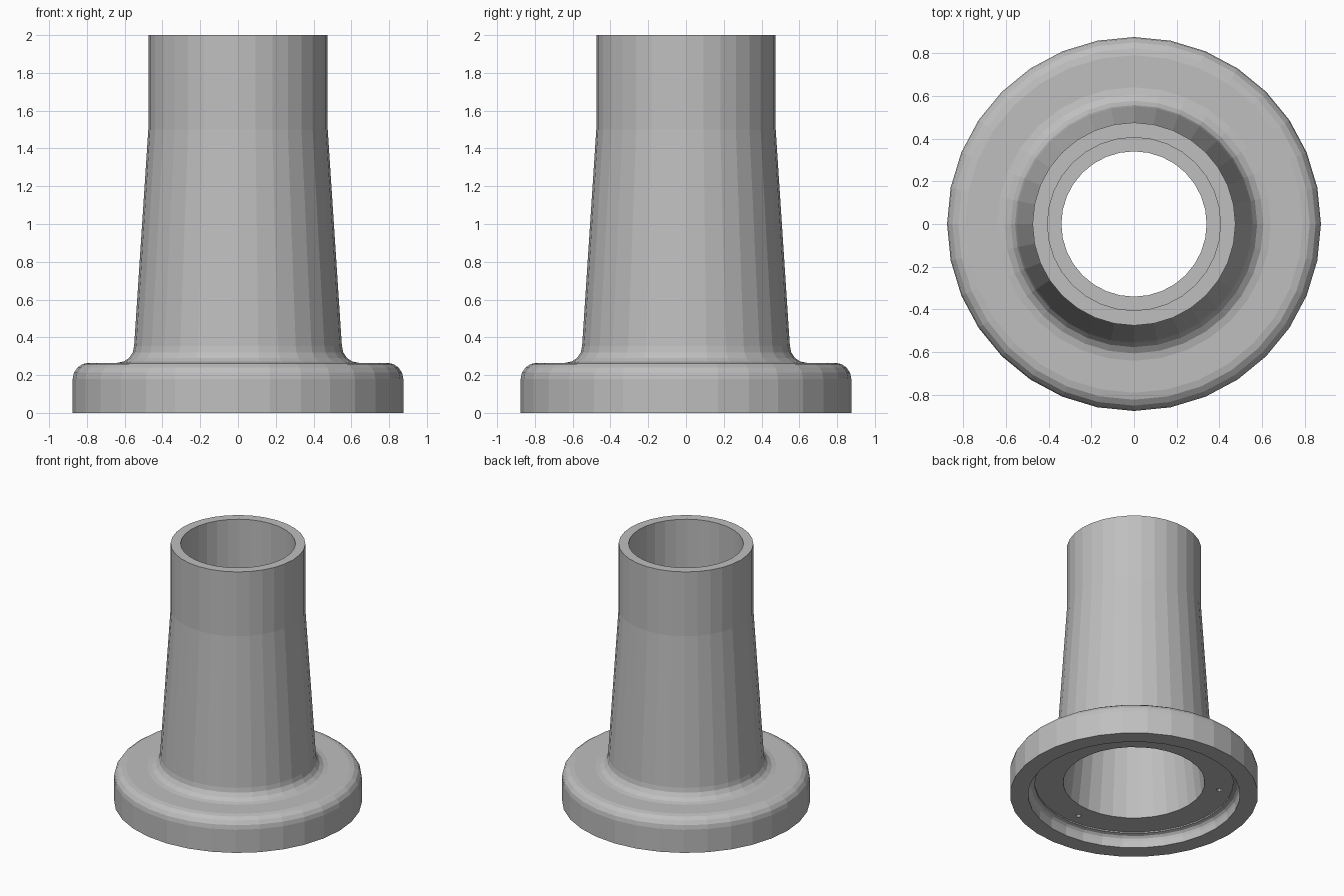
import bpy
import bmesh
from math import cos, sin, pi, radians
from mathutils import Matrix

SIDES = 32

cube = bpy.data.objects.get("Cube")
if cube:
    bpy.data.objects.remove(cube, do_unlink=True)

grey = bpy.data.materials.new("plain grey")
grey.use_nodes = True
colour = (0.52, 0.52, 0.52, 1)
grey.diffuse_color = colour
grey.node_tree.nodes["Principled BSDF"].inputs["Base Color"].default_value = colour


def arc(cr, cz, radius, start, end, steps=4):
    """Rounded corner of a profile, as (radius, height) points."""
    angles = [radians(start + (end - start) * i / steps) for i in range(steps + 1)]
    return [(cr + radius * cos(a), cz + radius * sin(a)) for a in angles]


def add_object(name, bm):
    mesh = bpy.data.meshes.new(name)
    bmesh.ops.recalc_face_normals(bm, faces=bm.faces)
    bm.to_mesh(mesh)
    bm.free()
    mesh.materials.append(grey)
    obj = bpy.data.objects.new(name, mesh)
    bpy.context.collection.objects.link(obj)
    return obj


def lathe(name, profile):
    """Turn a closed profile around the z axis."""
    bm = bmesh.new()
    rings = [[bm.verts.new((r * cos(2 * pi * i / SIDES), r * sin(2 * pi * i / SIDES), z))
              for i in range(SIDES)] for r, z in profile]
    for a, b in zip(rings, rings[1:] + rings[:1]):
        for i in range(SIDES):
            j = (i + 1) % SIDES
            bm.faces.new((a[i], a[j], b[j], b[i]))
    return add_object(name, bm)


# Outer skin: flange, rounded rim, fillet, tapered neck, straight collar
profile = [(0.875, 0)]
profile += arc(0.79, 0.18, 0.085, 0, 90)
profile += arc(0.64, 0.355, 0.09, 270, 180)
profile += [(0.475, 1.5), (0.475, 2)]
# Inside: top socket, shoulder, widening bore
profile += [(0.405, 2), (0.405, 1.5), (0.34, 1.5), (0.5, 0.1)]
# Underside: recessed floor, small step, rounded recess wall
profile += [(0.7, 0.1), (0.7, 0.09)]
profile += arc(0.708, 0.05, 0.04, 90, 0, 3)
profile += [(0.748, 0)]
body = lathe("flanged_sleeve", profile)

# Three small screw holes in the recessed floor
bm = bmesh.new()
for angle in (30, 150, 270):
    a = radians(angle)
    bmesh.ops.create_cone(bm, cap_ends=True, segments=10, radius1=0.02, radius2=0.02,
                          depth=0.14,
                          matrix=Matrix.Translation((0.61 * cos(a), 0.61 * sin(a), 0.11)))
cutter = add_object("screw_hole_cutter", bm)
cutter.hide_render = True

cut = body.modifiers.new("screw holes", 'BOOLEAN')
cut.operation = 'DIFFERENCE'
cut.solver = 'EXACT'
cut.object = cutter
bpy.context.view_layer.objects.active = body
body.select_set(True)
bpy.ops.object.modifier_apply(modifier=cut.name)
bpy.data.objects.remove(cutter, do_unlink=True)
